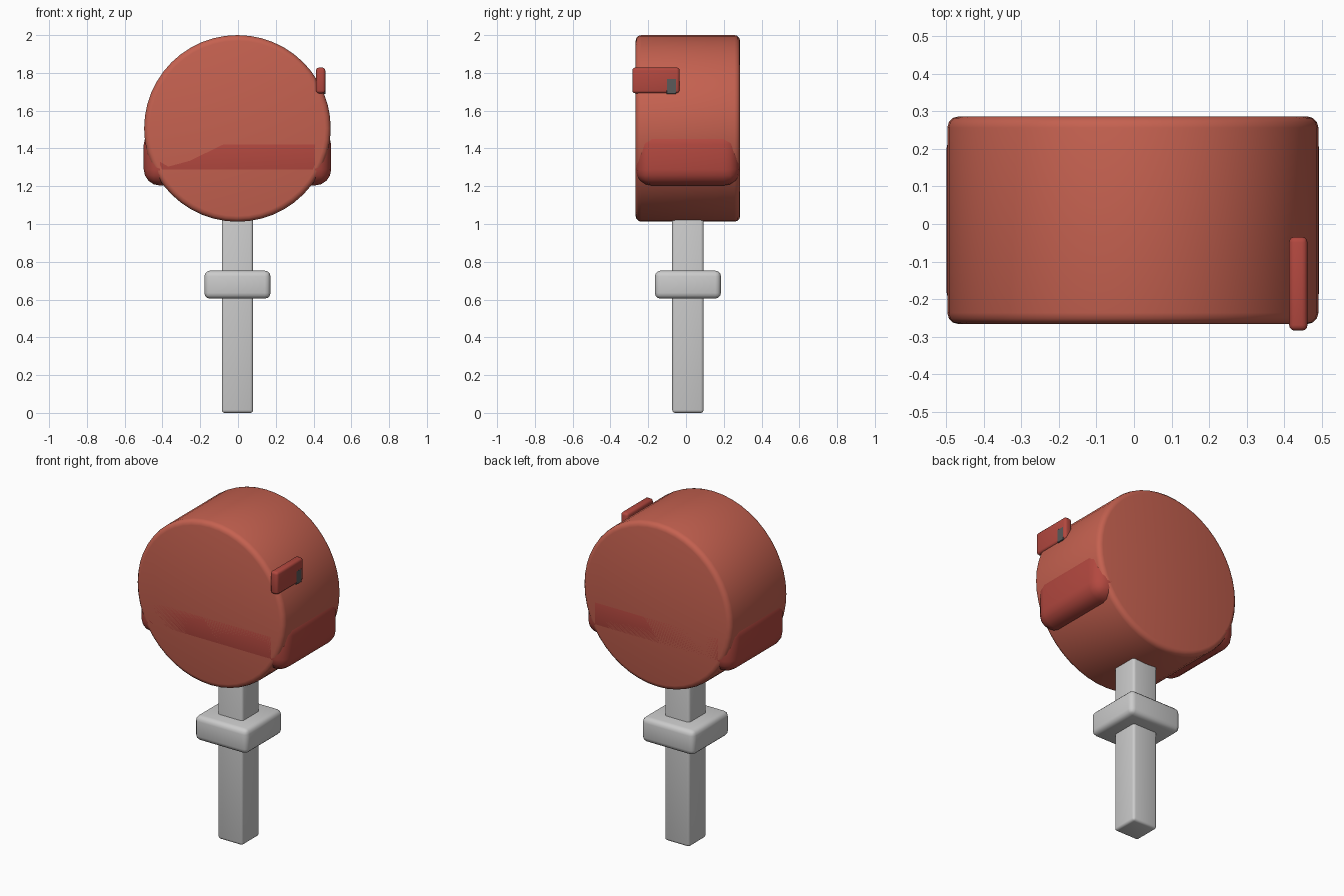
import bpy
from math import radians

if "Cube" in bpy.data.objects:
    bpy.data.objects.remove(bpy.data.objects["Cube"])


def material(name, rgb):
    mat = bpy.data.materials.new(name)
    mat.diffuse_color = (*rgb, 1)
    mat.use_nodes = True
    mat.node_tree.nodes["Principled BSDF"].inputs["Base Color"].default_value = mat.diffuse_color
    return mat


def finish(obj, name, bevel, segments, mat):
    obj.name = name
    bpy.ops.object.transform_apply(location=False, rotation=True, scale=True)
    mod = obj.modifiers.new("rounding", 'BEVEL')
    mod.width, mod.segments = bevel, segments
    mod.limit_method, mod.angle_limit = 'ANGLE', radians(35)
    bpy.ops.object.modifier_apply(modifier=mod.name)
    bpy.ops.object.shade_smooth_by_angle(angle=radians(35))
    if mat:
        obj.data.materials.append(mat)
    return obj


def box(name, lo, hi, bevel=0.015, segments=3, mat=None):
    centre = [(a + b) / 2 for a, b in zip(lo, hi)]
    bpy.ops.mesh.primitive_cube_add(size=1, location=centre)
    obj = bpy.context.object
    obj.scale = [b - a for a, b in zip(lo, hi)]
    return finish(obj, name, bevel, segments, mat)


red = material("drum_red", (0.56, 0.12, 0.08))
dark_red = material("trim_red", (0.45, 0.065, 0.05))
dark_grey = material("dark_grey", (0.1, 0.1, 0.1))
CX, CY = -0.003, 0.01

# Drum housing lying along y
bpy.ops.mesh.primitive_cylinder_add(vertices=48, radius=0.494, depth=0.553,
                                    location=(CX, CY, 1.506), rotation=(radians(90), 0, 0))
finish(bpy.context.object, "drum", 0.03, 3, red)

# Rounded block through the lower half of the drum
box("side_block", (CX - 0.496, CY - 0.2765, 1.204), (CX + 0.496, CY + 0.2765, 1.505),
    0.085, 4, dark_red)

# Flag tab and its mounting peg
box("flag_tab", (0.413, -0.284, 1.692), (0.462, -0.034, 1.828), 0.015, 3, dark_red)
box("tab_peg", (0.402, -0.103, 1.688), (0.4625, -0.052, 1.77), 0.002, 1, dark_grey)

# Square post with collar
box("post", (CX - 0.083, CY - 0.083, 0), (CX + 0.083, CY + 0.083, 1.1), 0.015, 3)
box("post_collar", (CX - 0.175, CY - 0.175, 0.605), (CX + 0.175, CY + 0.175, 0.753), 0.03, 3)
